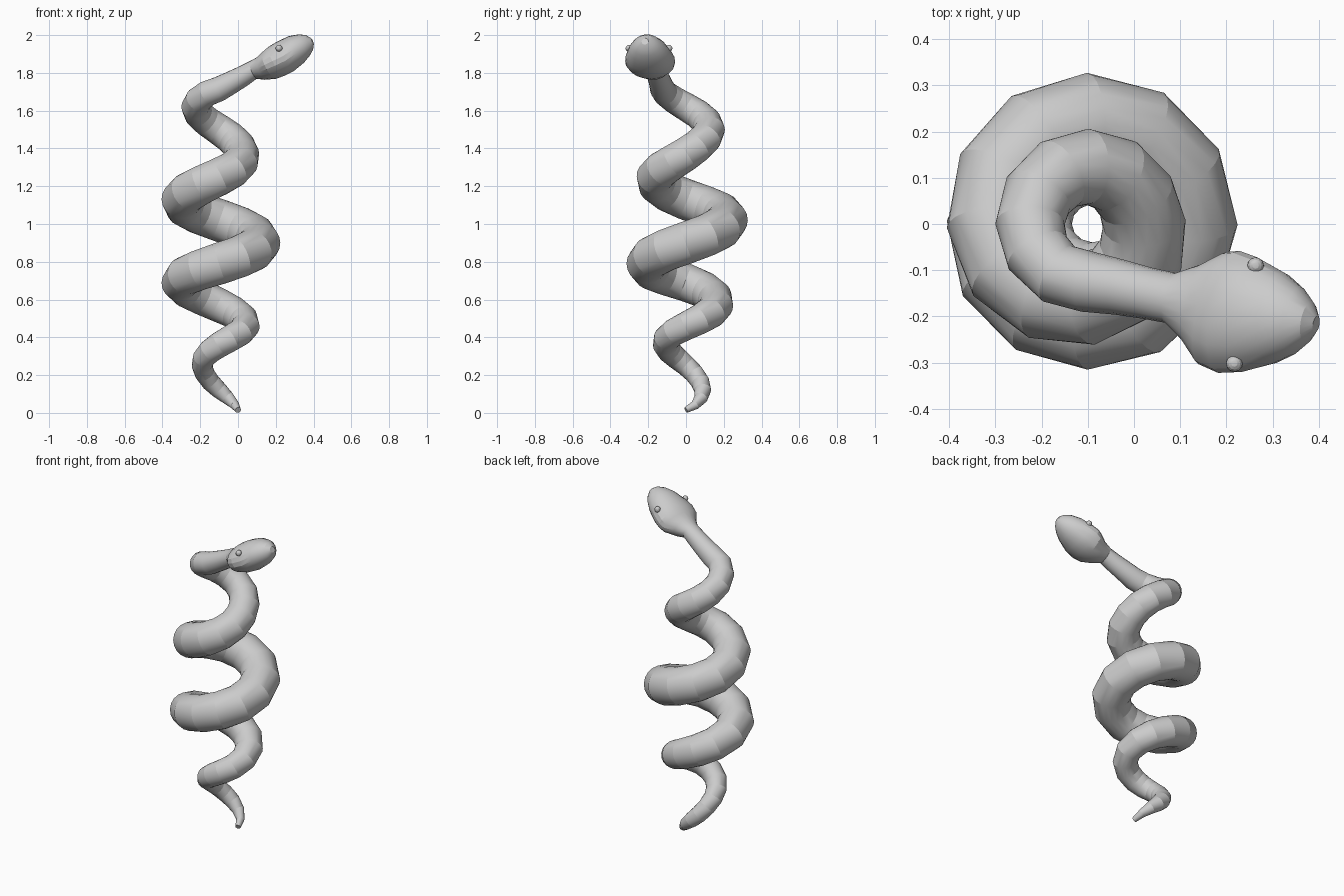
import bpy
import bmesh
import math
from mathutils import Vector

cube = bpy.data.objects.get("Cube")
if cube:
    bpy.data.objects.remove(cube, do_unlink=True)

SIDES = 20
STEPS = 3  # rings per quarter turn

skin = bpy.data.materials.new("grey skin")
skin.use_nodes = True
grey = (0.6, 0.6, 0.6, 1)
skin.diffuse_color = grey
skin.node_tree.nodes["Principled BSDF"].inputs["Base Color"].default_value = grey


def add_object(name, bm):
    mesh = bpy.data.meshes.new(name)
    bmesh.ops.recalc_face_normals(bm, faces=bm.faces)
    bm.to_mesh(mesh)
    bm.free()
    mesh.materials.append(skin)
    obj = bpy.data.objects.new(name, mesh)
    bpy.context.collection.objects.link(obj)
    return obj


def catmull(a, b, c, d, t):
    return 0.5 * (2 * b + (c - a) * t + (2 * a - 5 * b + 4 * c - d) * t * t
                  + (3 * b - a - 3 * c + d) * t ** 3)


# Coil at each quarter turn, from tail to neck: height, coil radius, body radius
coil = [(.015, .1, .016), (.12, .088, .045), (.25, .09, .055), (.36, .107, .068),
        (.46, .14, .075), (.57, .16, .09), (.69, .205, .1), (.79, .205, .11),
        (.9, .212, .112), (1.02, .215, .112), (1.13, .197, .108), (1.25, .162, .1),
        (1.37, .122, .09), (1.5, .124, .082), (1.62, .125, .075), (1.715, .125, .066)]

# Each section holds centre, half width, half height
sections = []
for q in range(len(coil) - 1):
    near = [coil[min(max(q + k, 0), len(coil) - 1)] for k in (-1, 0, 1, 2)]
    for s in range(STEPS):
        t = s / STEPS
        z, spread, thick = (catmull(*values, t) for values in zip(*near))
        angle = (q + t) * math.pi / 2
        centre = Vector((-.1 + spread * math.cos(angle), spread * math.sin(angle), z))
        sections.append((centre, thick, thick))

# Neck and wedge-shaped head
for x, y, z, w, h in [(-.1, -.125, 1.715, .066, .066), (-.03, -.137, 1.752, .06, .06),
                      (.03, -.15, 1.785, .056, .055), (.08, -.16, 1.815, .055, .05),
                      (.125, -.17, 1.825, .085, .064), (.17, -.182, 1.842, .125, .08),
                      (.205, -.19, 1.862, .134, .088), (.25, -.196, 1.887, .125, .09),
                      (.31, -.204, 1.925, .1, .081), (.35, -.21, 1.947, .074, .064),
                      (.378, -.214, 1.96, .045, .044), (.394, -.217, 1.967, .018, .018)]:
    sections.append((Vector((x, y, z)), w, h))

# Snake body, skinned ring by ring
bm = bmesh.new()
rings = []
for i, (centre, w, h) in enumerate(sections):
    before = sections[max(i - 1, 0)][0]
    after = sections[min(i + 1, len(sections) - 1)][0]
    forward = (after - before).normalized()
    side = forward.cross(Vector((0, 0, 1))).normalized()
    up = side.cross(forward)
    ring = []
    for k in range(SIDES):
        a = 2 * math.pi * k / SIDES
        ring.append(bm.verts.new(centre + side * w * math.cos(a) + up * h * math.sin(a)))
    rings.append(ring)
for lower, upper in zip(rings, rings[1:]):
    for k in range(SIDES):
        n = (k + 1) % SIDES
        bm.faces.new((lower[k], lower[n], upper[n], upper[k]))
bm.faces.new(rings[0])
bm.faces.new(rings[-1])
body = add_object("snake_body", bm)

# Eyes
eyes = []
for name, place in (("left_eye", (.263, -.09, 1.93)), ("right_eye", (.217, -.302, 1.93))):
    bm = bmesh.new()
    bmesh.ops.create_uvsphere(bm, u_segments=12, v_segments=8, radius=.018)
    bmesh.ops.translate(bm, verts=bm.verts, vec=place)
    eyes.append(add_object(name, bm))

bpy.ops.object.select_all(action="DESELECT")
for obj in [body] + eyes:
    obj.select_set(True)
bpy.context.view_layer.objects.active = body
bpy.ops.object.shade_smooth_by_angle(angle=math.radians(20))
